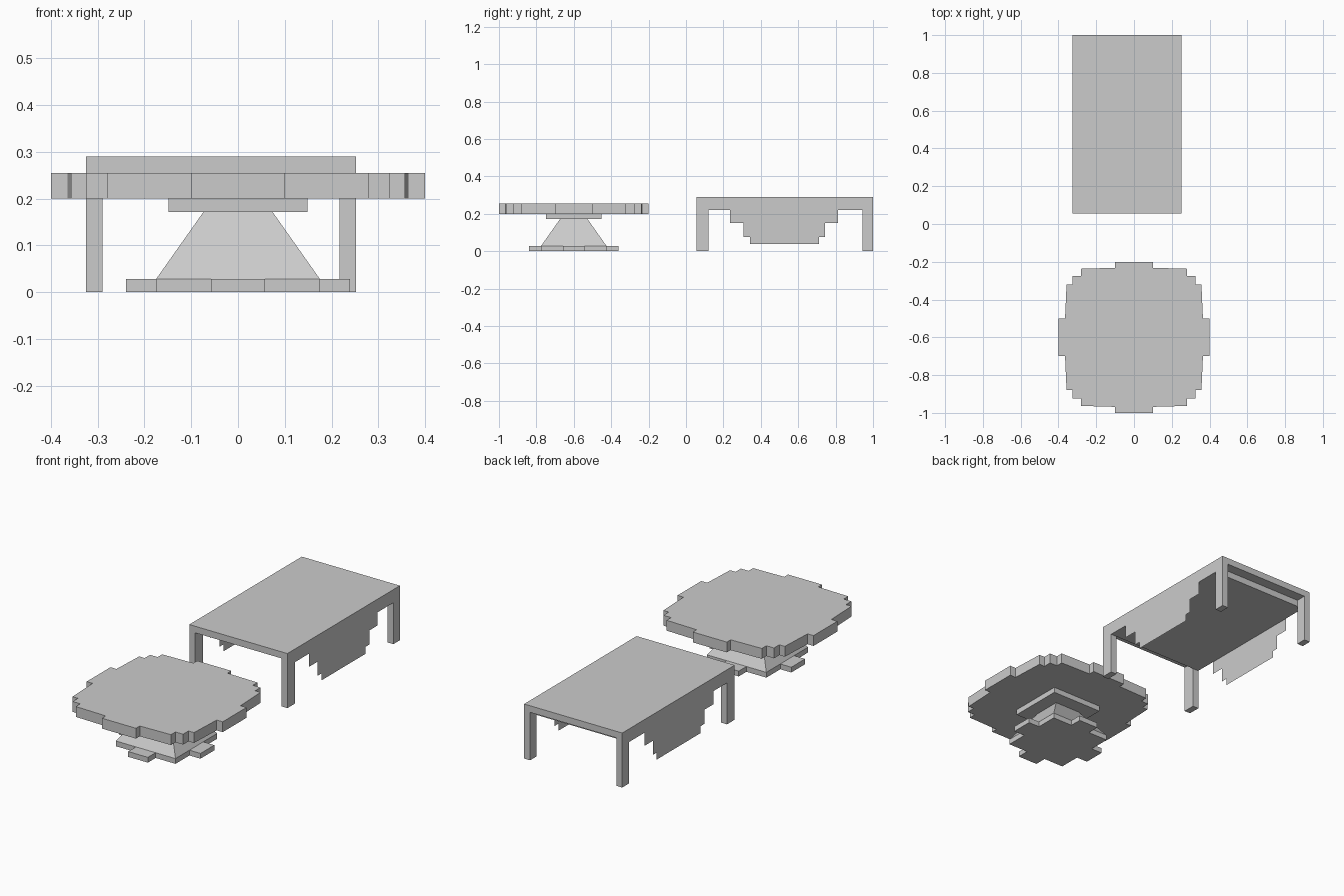
import bpy
import bmesh

if "Cube" in bpy.data.objects:
    bpy.data.objects.remove(bpy.data.objects["Cube"])

CY = -0.6                      # centre of the round table
X0, X1 = -0.325, 0.252         # sides of the long table


def finish(name, bm):
    bmesh.ops.recalc_face_normals(bm, faces=bm.faces)
    mesh = bpy.data.meshes.new(name)
    bm.to_mesh(mesh)
    bm.free()
    ob = bpy.data.objects.new(name, mesh)
    bpy.context.collection.objects.link(ob)
    return ob


def extrude(name, points, offset):
    """Face through the points, extruded by offset (None = flat sheet)."""
    bm = bmesh.new()
    face = bm.faces.new([bm.verts.new(p) for p in points])
    if offset:
        geom = bmesh.ops.extrude_face_region(bm, geom=[face], use_keep_orig=True)["geom"]
        verts = [g for g in geom if isinstance(g, bmesh.types.BMVert)]
        bmesh.ops.translate(bm, verts=verts, vec=offset)
    return finish(name, bm)


def box(name, x0, x1, y0, y1, z0, z1):
    pts = [(x0, y0, z0), (x1, y0, z0), (x1, y1, z0), (x0, y1, z0)]
    return extrude(name, pts, (0, 0, z1 - z0))


def four_way(quarter):
    """Mirror a quarter outline into a closed loop."""
    half = quarter + [(-x, y) for x, y in reversed(quarter)]
    return half + [(x, -y) for x, y in reversed(half)]


def plate(name, quarter, z0, z1):
    extrude(name, [(x, CY + y, z0) for x, y in four_way(quarter)], (0, 0, z1 - z0))


# Round table: stepped top, support plate, tapered pedestal, tabbed foot
plate("round_table_top",
      [(0.4, 0.1), (0.365, 0.1), (0.357, 0.28), (0.325, 0.28), (0.325, 0.325),
       (0.28, 0.325), (0.28, 0.363), (0.1, 0.368), (0.1, 0.4)], 0.2, 0.255)
plate("support_plate", [(0.149, 0.149)], 0.171, 0.2)
plate("pedestal_foot",
      [(0.24, 0.058), (0.175, 0.058), (0.175, 0.175), (0.058, 0.175), (0.058, 0.24)], 0, 0.028)

bm = bmesh.new()
rings = [[bm.verts.new((sx * r, CY + sy * r, z)) for sx, sy in
          ((-1, -1), (1, -1), (1, 1), (-1, 1))] for r, z in ((0.175, 0.028), (0.074, 0.171))]
for i in range(4):
    j = (i + 1) % 4
    bm.faces.new((rings[0][i], rings[0][j], rings[1][j], rings[1][i]))
finish("pedestal", bm)

# Long table: slab with a thicker middle, and four corner legs
slab = [(0.055, 0.29), (0.055, 0.255), (0.12, 0.255), (0.12, 0.22),
        (0.945, 0.22), (0.945, 0.255), (1.0, 0.255), (1.0, 0.29)]
extrude("long_table_top", [(X0, y, z) for y, z in slab], (X1 - X0, 0, 0))
for side, xa, xb in (("left", X0, X0 + 0.035), ("right", X1 - 0.035, X1)):
    box("front_leg_" + side, xa, xb, 0.055, 0.12, 0, 0.255)
    box("back_leg_" + side, xa, xb, 0.945, 1.0, 0, 0.255)

# Stepped cloth sheets hanging from both long sides
cloth = [(0.235, 0.22), (0.235, 0.15), (0.308, 0.15), (0.308, 0.075), (0.343, 0.075),
         (0.343, 0.038), (0.71, 0.038), (0.71, 0.075), (0.743, 0.075), (0.743, 0.15),
         (0.813, 0.15), (0.813, 0.22)]
for side, x in (("left", X0), ("right", X1)):
    extrude("cloth_" + side, [(x, y, z) for y, z in cloth], None)
